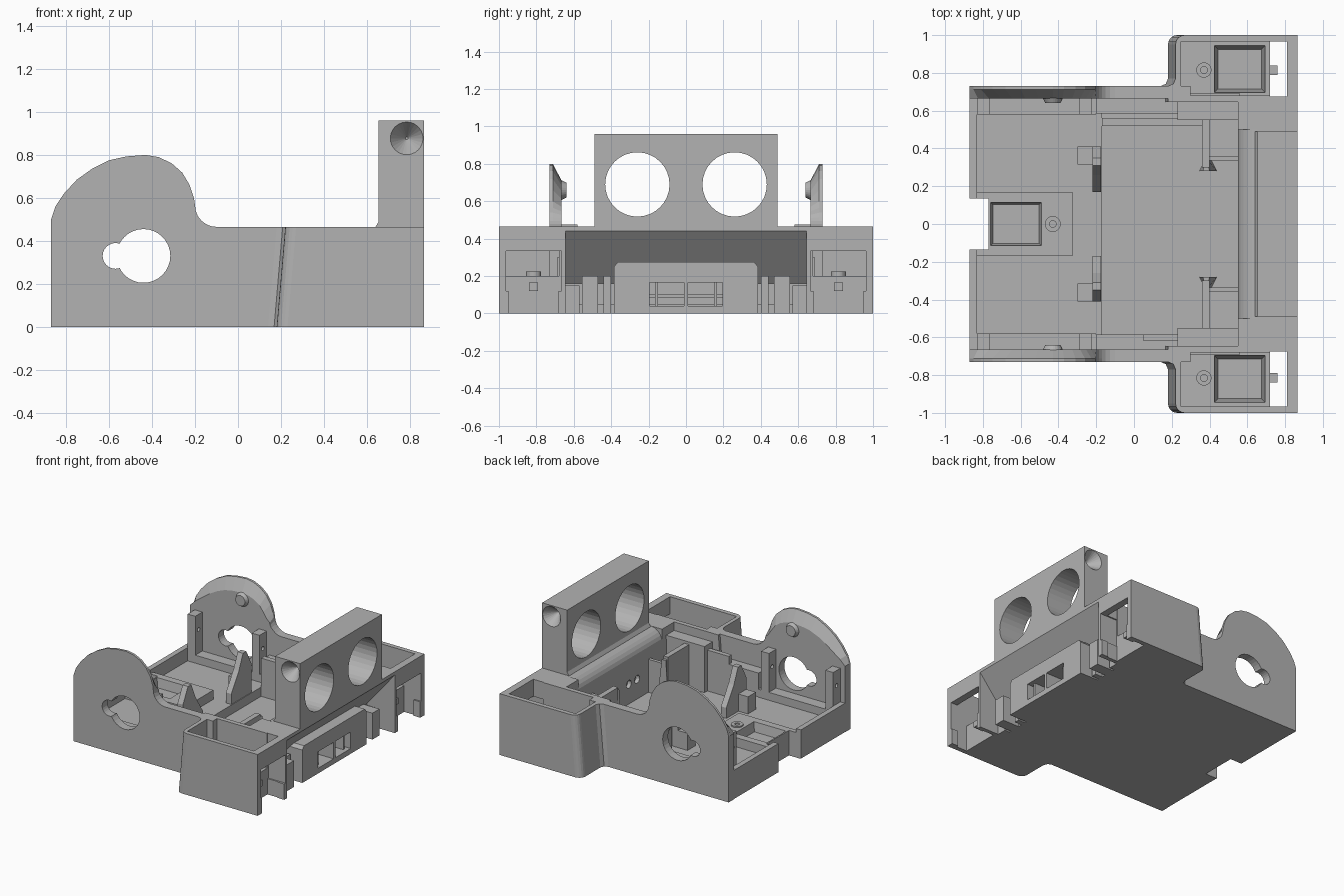
import bpy, bmesh, math
from math import sin, cos, pi, radians

old = bpy.data.objects.get("Cube")
if old:
    bpy.data.objects.remove(old, do_unlink=True)

grey = bpy.data.materials.new("plain_grey")
grey.use_nodes = True
TONE = (0.45, 0.45, 0.45, 1)
grey.diffuse_color = TONE
grey.node_tree.nodes["Principled BSDF"].inputs["Base Color"].default_value = TONE


def loft(name, rings):
    """Closed solid through rings of equal point count."""
    bm = bmesh.new()
    vs = [[bm.verts.new(p) for p in r] for r in rings]
    n = len(vs[0])
    for a, b in zip(vs, vs[1:]):
        for i in range(n):
            j = (i + 1) % n
            bm.faces.new((a[i], a[j], b[j], b[i]))
    bm.faces.new(vs[0])
    bm.faces.new(vs[-1][::-1])
    bmesh.ops.recalc_face_normals(bm, faces=bm.faces)
    me = bpy.data.meshes.new(name)
    bm.to_mesh(me)
    bm.free()
    me.materials.append(grey)
    ob = bpy.data.objects.new(name, me)
    bpy.context.collection.objects.link(ob)
    return ob


def box(name, x0, x1, y0, y1, z0, z1, s=1):
    r = [(x0, s * y0), (x1, s * y0), (x1, s * y1), (x0, s * y1)]
    return loft(name, [[(x, y, z) for x, y in r] for z in (z0, z1)])


def side_prism(name, pts, y0, y1, s=1):
    """Extrude an x-z outline along y."""
    return loft(name, [[(x, s * y, z) for x, z in pts] for y in (y0, y1)])


def rod(name, axis, c, r0, r1, a, b, n=24):
    """Cylinder or cone along an axis, radius r0 at a to r1 at b."""
    rings = []
    for r, t in ((r0, a), (r1, b)):
        ring = []
        for i in range(n):
            u, v = c[0] + r * cos(2 * pi * i / n), c[1] + r * sin(2 * pi * i / n)
            ring.append({"x": (t, u, v), "y": (u, t, v), "z": (u, v, t)}[axis])
        rings.append(ring)
    return loft(name, rings)


def cut(ob, *cutters):
    bpy.context.view_layer.objects.active = ob
    for c in cutters:
        m = ob.modifiers.new("cut", "BOOLEAN")
        m.operation, m.solver, m.object = "DIFFERENCE", "EXACT", c
        bpy.ops.object.modifier_apply(modifier=m.name)
        bpy.data.objects.remove(c, do_unlink=True)
    return ob


def frustum(x0, x1, y0, y1, z0, z1, t):
    """Pocket cutter, narrowed by t at the bottom."""
    rings = []
    for d, z in ((t, z0), (0, z1)):
        rings.append([(x0 + d, y0 + d, z), (x1 - d, y0 + d, z),
                      (x1 - d, y1 - d, z), (x0 + d, y1 - d, z)])
    return loft("cutter", rings)


RIM = 0.465

# Floor with end notch, raised rear tray
cut(box("floor_plate", -.865, .66, -.7, .7, 0, .05), box("cutter", -1, -.77, -.135, .135, -.1, .3))
cut(box("rear_tray_floor", -.86, -.17, -.66, .66, .01, .12),
    box("cutter", -1, -.77, -.135, .135, -.1, .3))

# Centre seat with square pocket and screw boss
cut(box("rear_seat", -.868, -.325, -.17, .17, .005, .19),
    box("cutter", -1, -.77, -.135, .135, -.1, .3),
    frustum(-.77, -.48, -.125, .125, .08, .25, .03))
cut(rod("rear_seat_boss", "z", (-.43, 0), .042, .042, .1, .2),
    rod("cutter", "z", (-.43, 0), .018, .018, .12, .3))

# Outline of the side wall: hump plus concave blend to the rim
hump = [(-.87, .5), (-.85, .56), (-.81, .62), (-.75, .685), (-.68, .735), (-.6, .775),
        (-.52, .793), (-.43, .8), (-.37, .79), (-.31, .762), (-.26, .718), (-.225, .66),
        (-.205, .6)]
blend = [(-.1 - .1 * cos(a), .565 - .1 * sin(a)) for a in [radians(d) for d in range(0, 91, 15)]]
outline = [(-.87, 0)] + hump + blend + [(.3, RIM), (.3, 0)]


def shrunk(p):
    x, z = p
    if z <= .5:
        return p
    k = min(1, (z - .5) / .15)
    return (x + (-.43 - x) * .14 * k if x < -.2 else x, .5 + (z - .5) * .7)


for s in (1, -1):
    # Side wall with chamfered ear and keyhole
    wall = loft("side_wall", [[(x, s * y, z) for x, z in pts] for y, pts in
                ((.73, outline), (.712, outline), (.665, [shrunk(p) for p in outline]))])
    cut(wall, rod("cutter", "y", (-.44, .33), .125, .125, -1, 1, 32),
        rod("cutter", "y", (-.57, .33), .06, .06, -1, 1))
    rod("ear_button", "y", (-.43, .66), .065, .04, s * .69, s * .64)

    # Rear end wall, ledge and bracket posts beside the ear
    box("rear_end_wall", -.87, -.83, .135, .69, .002, .22, s)
    box("tray_ledge", -.85, -.2, .58, .69, .1, .18, s)
    for x in (-.83, -.29):
        cut(box("bracket_post", x, x + .065, .58, .675, .1, .475, s),
            rod("cutter", "x", (s * .62, .36), .015, .015, x - .1, x + .2, 12))

    # Inner ledge along the bay
    box("bay_ledge", -.2, .56, .585, .69, .02, .3, s)
    box("bay_ledge_step", .23, .56, .55, .66, .02, .4, s)

    # Pointed fin and guide behind the bay
    loft("pointed_fin", [[(x, s * y, z) for y, z in
         ((.17, .05), (.17, .2), (.26, .34), (.31, .455), (.35, .455), (.41, .34), (.41, .05))]
         for x in (-.22, -.175)])
    box("fin_guide", -.3, -.2, .315, .41, .1, .25, s)

    # Front fin of the bay with flared foot
    box("front_fin", .36, .4, .3, .56, .03, .38, s)
    loft("front_fin_foot", [[(x0, s * .28, z), (x1, s * .28, z), (x1 - d, s * .34, z),
                             (x0 + d, s * .34, z)]
                            for x0, x1, d, z in ((.345, .44, .03, .03), (.365, .4, .01, .36))])
    box("fin_tie", .4, .56, .335, .36, .03, .3, s)

    # Corner pod: tapered shell with rounded outer corner
    rings = []
    for z, x0 in ((0, .18), (RIM, .22)):
        ring = [(.865, .645), (.865, 1)]
        ring += [(x0 + .05 - .05 * sin(a), .95 + .05 * cos(a))
                 for a in [radians(d) for d in range(0, 91, 18)]]
        ring += [(x0, .77), (x0 - .012, .742), (x0 - .04, .73), (x0 - .04, .645)]
        rings.append([(x, s * y, z) for x, y in ring])
    cut(loft("corner_pod", rings),
        box("cutter", .25, .73, .68, .965, .2, .6, s),
        box("cutter", .72, .81, .675, .965, -.1, .6, s),
        box("cutter", .72, .95, .665, .962, .12, .335, s),
        box("cutter", .80, .95, .682, .95, -.1, .2, s),
        frustum(.42, .70, min(s * .69, s * .95), max(s * .69, s * .95), .08, .24, .025))
    cut(rod("pod_boss", "z", (.37, s * .815), .04, .04, .15, .225),
        rod("cutter", "z", (.37, s * .815), .018, .018, .18, .3))
    box("pod_hook", .70, .76, .79, .84, .12, .165, s)

    # Guide pillars below the front deck
    box("guide_pillar", .58, .80, .47, .555, 0, .2, s)
    box("guide_rail", .58, .72, .40, .44, 0, .2, s)
    box("guide_foot", .58, .70, .57, .65, 0, .15, s)

# Bay side wall on the left
box("bay_side_wall", -.17, .4, .52, .56, .03, .34)
box("bay_right_clip", .05, .31, -.62, -.585, .03, .36)

# Front deck with sloped underside and rounded inner edge
edge = [(.65 - .1 * sin(a), .365 + .1 * cos(a)) for a in [radians(d) for d in range(0, 91, 15)]]
deck = cut(side_prism("front_deck", [(.55, .0), (.63, .0), (.63, .16), (.865, .44), (.865, RIM)]
                      + edge, -.66, .66))
cut(deck, *[rod("cutter", "x", (y, .2), .03, .03, .5, .585, 16) for y in (-.2, -.1, .1, .2)])
for s in (1, -1):
    side_prism("deck_shoulder", [(.551, .2), (.66, .2), (.66, RIM), (.551, RIM)], .5, .66, s)

# Sensor tower with two round bores and conical end recesses
tower = side_prism("sensor_tower", [(.64, .45), (.64, RIM), (.655, .49), (.655, .96),
                                    (.865, .96), (.865, .45)], -.49, .49)
cut(tower, *[rod("cutter", "x", (y, .69), .172, .172, .5, 1, 32) for y in (-.26, .26)])
cut(tower, *[rod("cutter", "y", (.785, .877), .077, .006, s * .491, s * .40) for s in (1, -1)])

# Front bumper with two barred windows
bumper = loft("front_bumper", [[(x, y, z) for y, z in
              ((-.385, 0), (-.385, .25), (-.365, .275), (.365, .275), (.385, .25), (.385, 0))]
              for x in (.58, .81)])
cut(bumper, *[box("cutter", .64, .9, .01, .195, .04, .165, s) for s in (1, -1)])
for s in (1, -1):
    box("window_bar", .69, .71, .005, .2, .085, .105, s)
    box("window_post", .66, .78, .15, .165, .035, .17, s)
